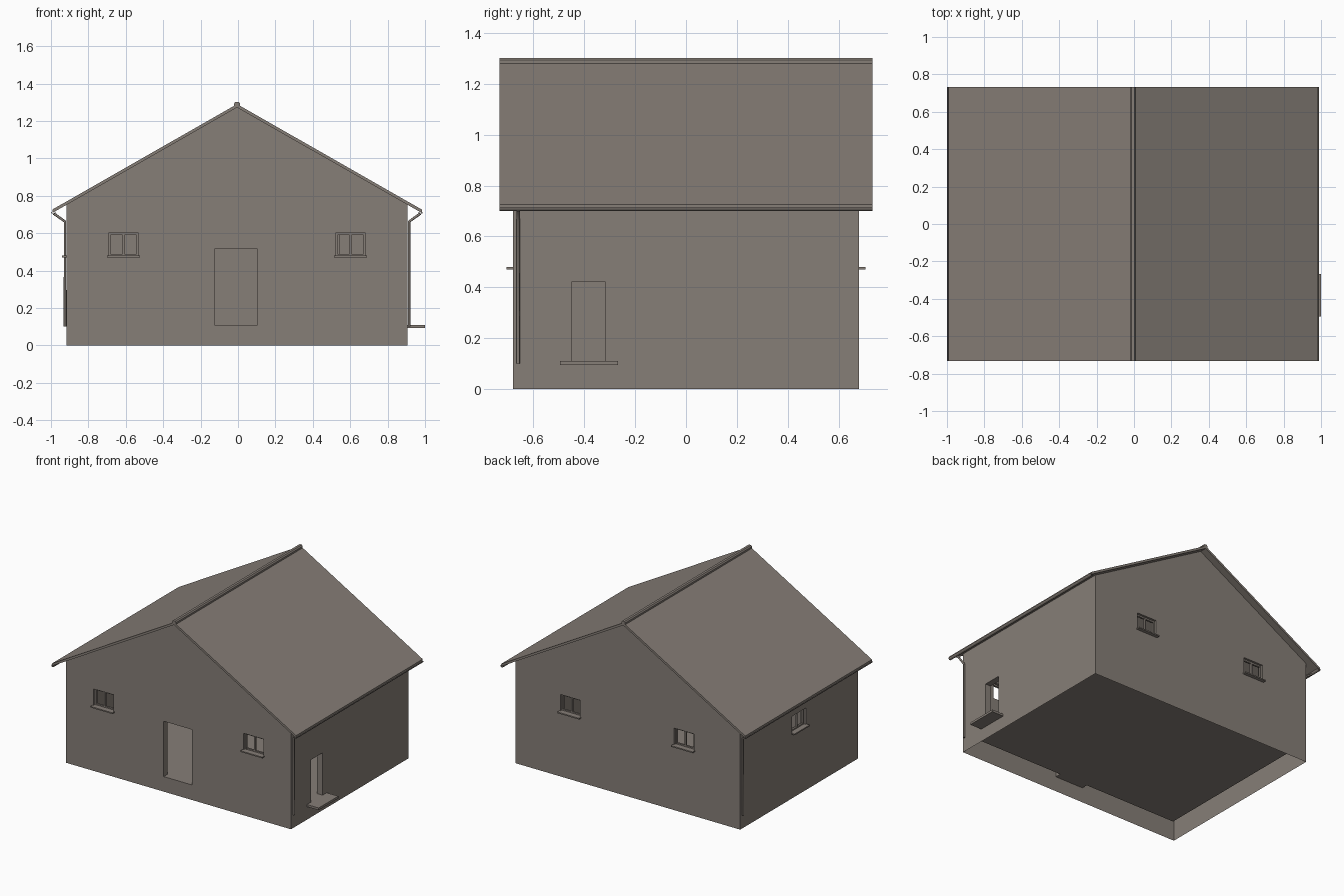
import bpy, bmesh, math
from mathutils import Matrix, Vector

if bpy.data.objects.get("Cube"):
    bpy.data.objects.remove(bpy.data.objects["Cube"])

CX = -0.005               # house centre line
HW, HD = 0.911, 0.681     # wall half width and half depth
EAVE, APEX = 0.752, 1.272
FLOOR, WALL = 0.11, 0.045
SLOPE = (APEX - EAVE) / HW

plaster = bpy.data.materials.new("warm_grey")
plaster.use_nodes = True
COLOUR = (0.24, 0.21, 0.185, 1)
plaster.diffuse_color = COLOUR
plaster.node_tree.nodes["Principled BSDF"].inputs["Base Color"].default_value = COLOUR


def finish(name, bm, matrix=Matrix()):
    bmesh.ops.recalc_face_normals(bm, faces=bm.faces)
    mesh = bpy.data.meshes.new(name)
    bm.to_mesh(mesh)
    bm.free()
    mesh.materials.append(plaster)
    obj = bpy.data.objects.new(name, mesh)
    obj.matrix_world = matrix
    bpy.context.collection.objects.link(obj)
    return obj


def add_box(bm, x0, x1, y0, y1, z0, z1):
    size = Matrix.Diagonal((x1 - x0, y1 - y0, z1 - z0, 1))
    mid = Matrix.Translation(((x0 + x1) / 2, (y0 + y1) / 2, (z0 + z1) / 2))
    bmesh.ops.create_cube(bm, size=1, matrix=mid @ size)


def box(name, *bounds, matrix=Matrix()):
    bm = bmesh.new()
    add_box(bm, *bounds)
    return finish(name, bm, matrix)


def prism(name, profile, half_depth):
    """Extrude an x, z outline along y."""
    bm = bmesh.new()
    face = bm.faces.new([bm.verts.new((CX + x, -half_depth, z)) for x, z in profile])
    out = bmesh.ops.extrude_face_region(bm, geom=[face])["geom"]
    bmesh.ops.translate(bm, vec=(0, 2 * half_depth, 0),
                        verts=[v for v in out if isinstance(v, bmesh.types.BMVert)])
    return finish(name, bm)


def gable(half_width, base, apex):
    side = apex - SLOPE * half_width
    return [(-half_width, base), (half_width, base), (half_width, side),
            (0, apex), (-half_width, side)]


def cut(target, cutter):
    mod = target.modifiers.new("cut", 'BOOLEAN')
    mod.operation, mod.solver, mod.object = 'DIFFERENCE', 'EXACT', cutter
    bpy.context.view_layer.update()
    result = bpy.data.meshes.new_from_object(
        target.evaluated_get(bpy.context.evaluated_depsgraph_get()))
    target.modifiers.clear()
    target.data = result
    bpy.data.objects.remove(cutter)


# Hollow walls with a raised floor
walls = prism("walls", gable(HW, 0, APEX), HD)
cut(walls, prism("room_cutter", gable(HW - WALL, FLOOR, APEX - 0.02), HD - WALL))

# Door openings
cut(walls, box("front_door_cutter", CX - 0.12, CX + 0.11, -0.8, -0.6, FLOOR, 0.515))
cut(walls, box("side_door_cutter", 0.8, 0.96, -0.45, -0.316, FLOOR, 0.42))

# Windows: opening, frame with centre bar, projecting sill
W, Z0, Z1, BAR = 0.08, 0.478, 0.6, 0.011
places = {
    "front_right_window": (CX - 0.607, -HD, 0),
    "front_left_window": (CX + 0.607, -HD, 0),
    "back_right_window": (CX - 0.455, HD, math.pi),
    "back_left_window": (CX + 0.465, HD, math.pi),
    "right_window": (CX - HW, 0, -math.pi / 2),
}
for name, (x, y, angle) in places.items():
    place = Matrix.Translation((x, y, 0)) @ Matrix.Rotation(angle, 4, 'Z')
    cut(walls, box(name + "_cutter", -W, W, -0.1, 0.1, Z0, Z1, matrix=place))
    bm = bmesh.new()
    for x0 in (-W, -BAR / 2, W - BAR):
        add_box(bm, x0, x0 + BAR, 0.015, 0.03, Z0, Z1)
    for z0 in (Z0, Z1 - BAR):
        add_box(bm, -W, W, 0.016, 0.029, z0, z0 + BAR)
    finish(name + "_frame", bm, place)
    box(name + "_sill", -W - 0.008, W + 0.008, -0.025, 0.02, Z0 - 0.007, Z0 + 0.002,
        matrix=place)

# Leave the underside of the walls open
bm = bmesh.new()
bm.from_mesh(walls.data)
under = [f for f in bm.faces if f.calc_center_median().z < 0.001]
bmesh.ops.delete(bm, geom=under, context='FACES')
bm.to_mesh(walls.data)
bm.free()

# Roof slab and ridge cap
RW, RD, RIDGE = 0.988, 0.733, 1.29
drop, thick = SLOPE * RW, RIDGE - APEX
prism("roof", [(-RW, RIDGE - drop), (-RW, RIDGE - drop - thick), (0, APEX),
               (RW, RIDGE - drop - thick), (RW, RIDGE - drop), (0, RIDGE)], RD)
prism("ridge_cap", [(-0.016, 1.275), (0.016, 1.275), (0.016, 1.293),
                    (0.009, 1.302), (-0.009, 1.302), (-0.016, 1.293)], RD)

# Half-round gutters and downpipes
for side, name in ((1, "left"), (-1, "right")):
    angles = [math.pi * i / 8 for i in range(9)]
    arc = [(r * math.cos(a), -r * math.sin(a))
           for r, seq in ((0.013, angles), (0.010, angles[::-1])) for a in seq]
    prism(name + "_gutter", [(side * (0.982 + x), 0.714 + z) for x, z in arc], RD)

    curve = bpy.data.curves.new(name + "_downpipe", 'CURVE')
    curve.dimensions = '3D'
    curve.bevel_depth, curve.bevel_resolution = 0.007, 2
    curve.use_fill_caps = True
    path = [(0.98, 0.705), (0.92, 0.662), (0.92, 0.1)]
    line = curve.splines.new('POLY')
    line.points.add(len(path) - 1)
    for point, (x, z) in zip(line.points, path):
        point.co = (CX + side * x, -side * 0.66, z, 1)
    curve.materials.append(plaster)
    pipe = bpy.data.objects.new(name + "_downpipe", curve)
    bpy.context.collection.objects.link(pipe)

# Slab step at the side door
box("side_door_step", CX + HW - 0.002, 1.0, -0.495, -0.268, 0.094, FLOOR)
